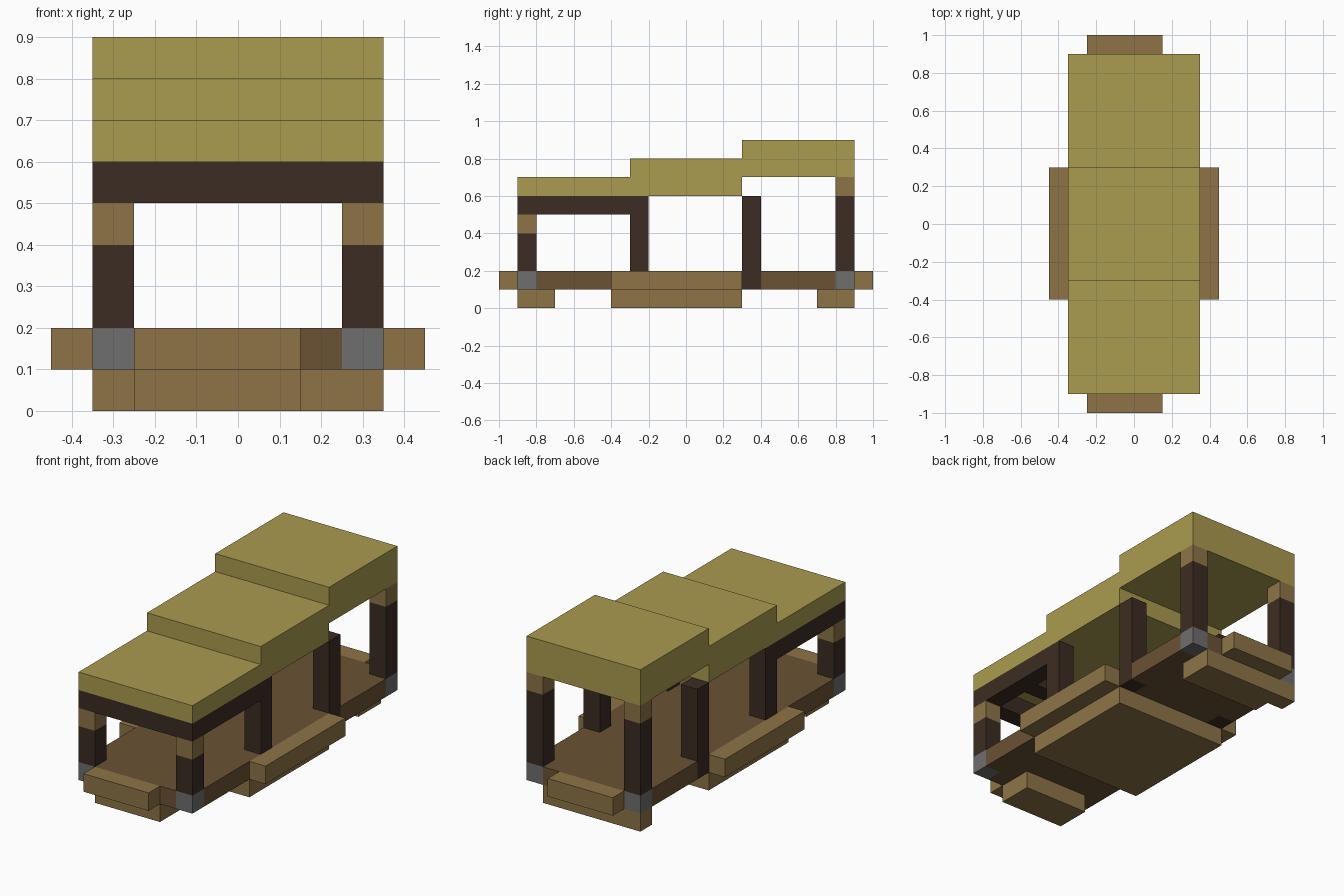
import bpy

if "Cube" in bpy.data.objects:
    bpy.data.objects.remove(bpy.data.objects["Cube"], do_unlink=True)


def linear(channel):
    c = channel / 255
    return c / 12.92 if c <= 0.04045 else ((c + 0.055) / 1.055) ** 2.4


def material(name, r, g, b):
    mat = bpy.data.materials.new(name)
    mat.use_nodes = True
    colour = (linear(r), linear(g), linear(b), 1)
    mat.diffuse_color = colour
    bsdf = mat.node_tree.nodes["Principled BSDF"]
    bsdf.inputs["Base Color"].default_value = colour
    bsdf.inputs["Roughness"].default_value = 1
    return mat


thatch = material("thatch", 170, 155, 79)
plank = material("light plank", 141, 116, 70)
boards = material("floor boards", 107, 82, 52)
timber = material("dark timber", 60, 44, 34)
stone = material("grey stone", 110, 110, 110)


def box(name, mat, x, y, z):
    """Axis-aligned block given by its (low, high) range on each axis."""
    bpy.ops.mesh.primitive_cube_add(size=1, location=[sum(r) / 2 for r in (x, y, z)])
    obj = bpy.context.object
    obj.name = name
    obj.scale = [r[1] - r[0] for r in (x, y, z)]
    bpy.ops.object.transform_apply(location=False, rotation=False, scale=True)
    obj.data.materials.append(mat)


def box_pair(name, mat, x, y, z):
    """The same block on the left and mirrored on the right."""
    box("left_" + name, mat, x, y, z)
    box("right_" + name, mat, (-x[1], -x[0]), y, z)


W, IN = 0.35, 0.25            # half width of the hut, inner face of the posts
edge, full, inner = (IN, W), (-W, W), (-IN, IN)
FRONT, BACK = (-0.9, -0.8), (0.8, 0.9)
deck = (0.1, 0.2)

# Stepped roof
for name, y, z in (("front_roof", (-0.9, -0.3), (0.6, 0.7)),
                   ("middle_roof", (-0.3, 0.3), (0.6, 0.8)),
                   ("back_roof", (0.3, 0.9), (0.7, 0.9))):
    box(name, thatch, full, y, z)

# Floor, notched around the posts
box("floor", boards, inner, (-0.9, 0.9), deck)
box_pair("floor_side", boards, edge, (-0.8, 0.3), deck)
box_pair("floor_back_side", boards, edge, (0.4, 0.8), deck)

# Corner posts: stone base, dark shaft, light cap
for end, y, top in (("front", FRONT, 0.4), ("back", BACK, 0.6)):
    box_pair(end + "_post_base", stone, edge, y, deck)
    box_pair(end + "_post", timber, edge, y, (0.2, top))
    box_pair(end + "_post_cap", plank, edge, y, (top, top + 0.1))

# Inner posts
box_pair("front_inner_post", timber, edge, (-0.3, -0.2), (0.2, 0.5))
box_pair("back_inner_post", timber, edge, (0.3, 0.4), (0.1, 0.6))

# Beams under the front roof
box_pair("side_beam", timber, edge, (-0.9, -0.2), (0.5, 0.6))
box("front_beam", timber, inner, FRONT, (0.5, 0.6))
box("cross_beam", timber, inner, (-0.6, -0.5), (0.5, 0.6))

# Steps around the deck
box_pair("side_step", plank, (W, 0.45), (-0.4, 0.3), deck)
box("front_step", plank, (-IN, 0.15), (-1, -0.9), deck)
box("back_step", plank, (-IN, 0.15), (0.9, 1), deck)

# Supports below the floor
box("middle_support", plank, full, (-0.4, 0.3), (0, 0.1))
box("front_support", plank, (-IN, 0.15), (-0.9, -0.7), (0, 0.1))
box("back_support", plank, inner, (0.7, 0.9), (0, 0.1))
box("back_support_end", plank, (-W, -IN), BACK, (0, 0.1))
